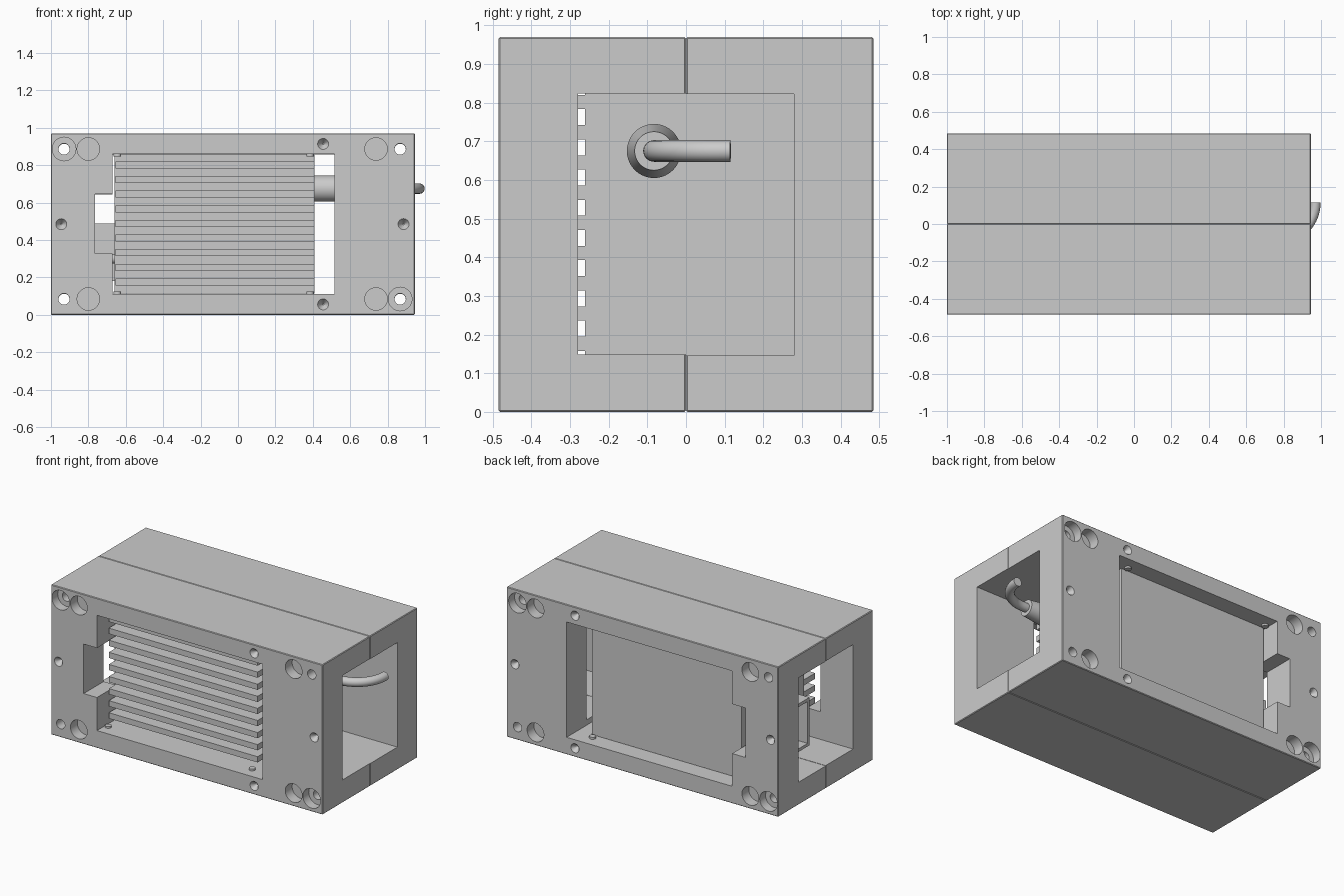
import bpy, bmesh, math
from mathutils import Matrix, Vector

if "Cube" in bpy.data.objects:
    bpy.data.objects.remove(bpy.data.objects["Cube"])

H, D = 0.97, 0.485          # case height and half depth


def add_mesh(name, bm):
    bmesh.ops.recalc_face_normals(bm, faces=bm.faces)
    me = bpy.data.meshes.new(name)
    bm.to_mesh(me)
    bm.free()
    ob = bpy.data.objects.new(name, me)
    bpy.context.collection.objects.link(ob)
    return ob


def fill_box(bm, x, y, z):
    size = Vector((x[1] - x[0], y[1] - y[0], z[1] - z[0]))
    mid = Vector((sum(x) / 2, sum(y) / 2, sum(z) / 2))
    bmesh.ops.create_cube(bm, size=1, matrix=Matrix.Translation(mid) @ Matrix.Diagonal((*size, 1)))


def box(name, x, y, z, bevel=0):
    bm = bmesh.new()
    fill_box(bm, x, y, z)
    if bevel:
        bmesh.ops.bevel(bm, geom=bm.edges[:], offset=bevel, segments=1, affect='EDGES')
    return add_mesh(name, bm)


def cone(name, start, end, r1, r2, sides=40):
    a, b = Vector(start), Vector(end)
    rot = (b - a).to_track_quat('Z', 'Y').to_matrix().to_4x4()
    bm = bmesh.new()
    bmesh.ops.create_cone(bm, cap_ends=True, segments=sides, radius1=r1, radius2=r2,
                          depth=(b - a).length, matrix=Matrix.Translation((a + b) / 2) @ rot)
    return add_mesh(name, bm)


def cut(ob, cutter):
    mod = ob.modifiers.new("cut", 'BOOLEAN')
    mod.operation, mod.solver, mod.object = 'DIFFERENCE', 'EXACT', cutter
    bpy.context.view_layer.objects.active = ob
    bpy.ops.object.modifier_apply(modifier=mod.name)
    bpy.data.objects.remove(cutter)


def smooth(ob, angle=35):
    bpy.ops.object.select_all(action='DESELECT')
    ob.select_set(True)
    bpy.context.view_layer.objects.active = ob
    bpy.ops.object.shade_smooth_by_angle(angle=math.radians(angle))


# Front half of the case: block with side tunnel, front window and socket notch
front = box("case_front_half", (-1, 0.945), (-D, 0), (0, H), 0.004)
cut(front, box("c", (-1.2, 1.2), (-0.28, 0.2), (0.148, 0.824)))
cut(front, box("c", (-0.67, 0.515), (-0.7, 0.2), (0.113, 0.859)))
cut(front, box("c", (-0.765, -0.6), (-0.7, 0.2), (0.327, 0.647)))

# Bolt holes, two of them counterbored, and a round pocket beside each
for xh, xp in ((-0.93, -0.80), (0.867, 0.738)):
    for z in (0.085, 0.887):
        cut(front, cone("c", (xh, -0.7, z), (xh, 0.2, z), 0.03, 0.03))
        cut(front, cone("c", (xp, -0.7, z), (xp, -D + 0.07, z), 0.06, 0.06))
        if (xh < 0) == (z > 0.5):
            cut(front, cone("c", (xh, -0.7, z), (xh, -D + 0.06, z), 0.063, 0.063))

# Small conical dimples
for x, z in ((-0.945, 0.485), (0.885, 0.485), (0.455, 0.914), (0.455, 0.056)):
    cut(front, cone("c", (x, -D - 0.005, z), (x, -D + 0.035, z), 0.033, 0.004, 24))

# Small stops on the window sills that hold the unit
stops = bmesh.new()
for x in (-0.645, 0.385):
    for z in (0.117, H - 0.117):
        bmesh.ops.create_cone(stops, cap_ends=True, segments=20, radius1=0.02, radius2=0.02,
                              depth=0.014, matrix=Matrix.Translation((x, -0.405, z)))
front_stops = add_mesh("front_stops", stops)

# Back half is the front half turned over about the long axis
turn = Matrix.Translation((0, 0, H)) @ Matrix.Rotation(math.pi, 4, 'X')
for ob, name in ((front, "case_back_half"), (front_stops, "back_stops")):
    smooth(ob)
    me = ob.data.copy()
    me.transform(turn)
    bpy.context.collection.objects.link(bpy.data.objects.new(name, me))

# Power unit with cooling fins facing the front window
box("unit_body", (-0.66, 0.41), (-0.262, 0.375), (0.115, 0.857))
fins = bmesh.new()
for k in range(9):
    z = 0.1761 + 0.0782 * k
    fill_box(fins, (-0.655, 0.41), (-0.385, -0.255), (z - 0.0185, z + 0.0185))
add_mesh("cooling_fins", fins)

# Hollow inlet socket on the left end, with a small screw beside it
socket = box("inlet_socket", (-0.80, -0.65), (-0.12, 0.23), (0.18, 0.49))
cut(socket, box("c", (-0.9, -0.68), (-0.10, 0.21), (0.20, 0.47)))
smooth(cone("socket_screw", (-0.65, -0.18, 0.3), (-0.70, -0.18, 0.3), 0.025, 0.025, 24))

# Cable grip and the cable that hooks toward the back
cy, cz = -0.083, 0.675
smooth(cone("grip_collar", (0.40, cy, cz), (0.56, cy, cz), 0.07, 0.07))
smooth(cone("grip_taper", (0.56, cy, cz), (0.74, cy, cz), 0.07, 0.05))

curve = bpy.data.curves.new("cable", 'CURVE')
curve.dimensions = '3D'
curve.bevel_depth, curve.bevel_resolution, curve.use_fill_caps = 0.028, 6, True
R, n = 0.198, 20
path = [(0.6, cy)] + [(0.772 + R * math.sin(t), cy + R - R * math.cos(t))
                      for t in (math.pi / 2 * i / n for i in range(n + 1))]
spline = curve.splines.new('POLY')
spline.points.add(len(path) - 1)
for p, (x, y) in zip(spline.points, path):
    p.co = (x, y, cz, 1)
spline.use_smooth = True
bpy.context.collection.objects.link(bpy.data.objects.new("cable", curve))
